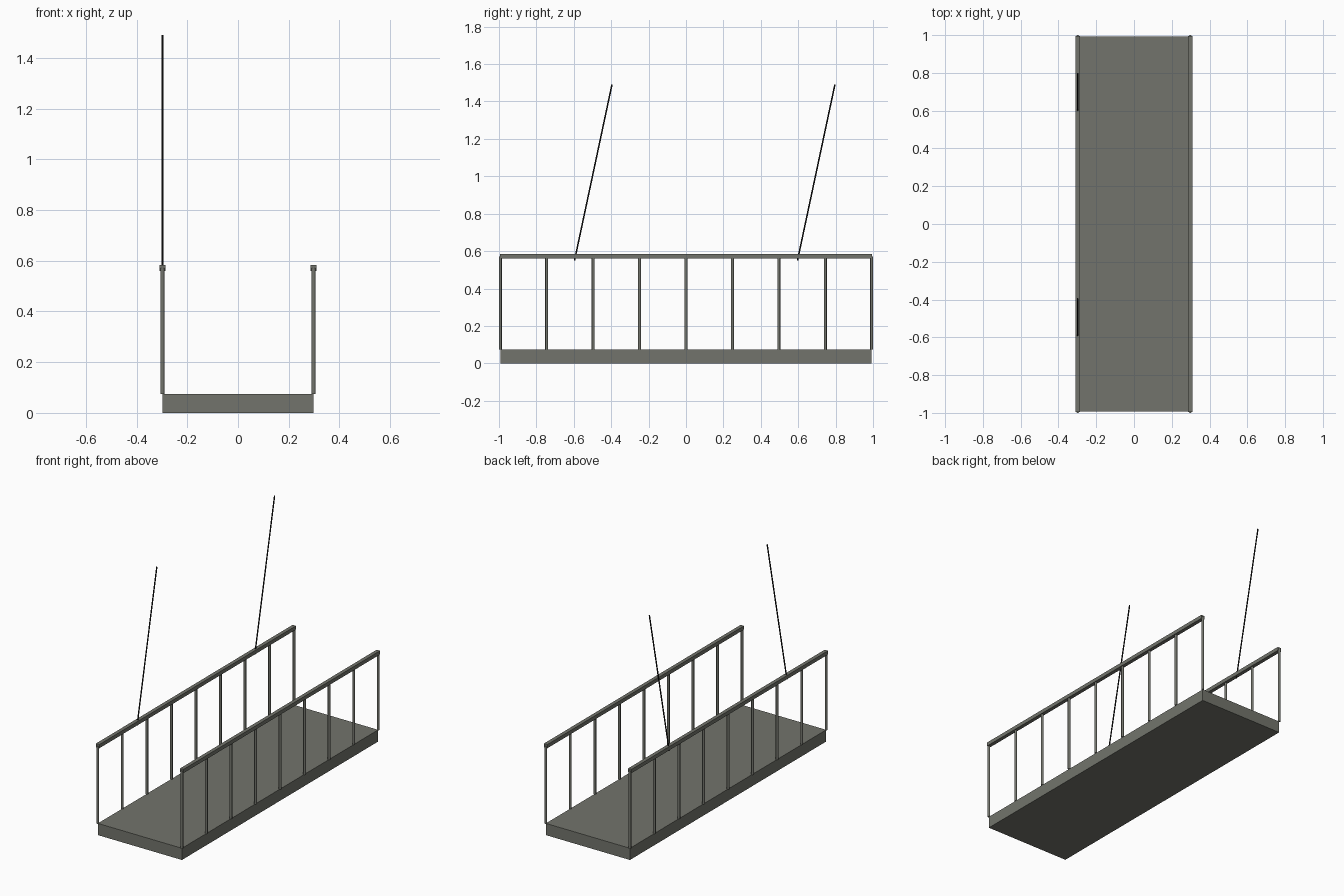
import bpy
from mathutils import Vector

cube = bpy.data.objects.get("Cube")
if cube:
    bpy.data.objects.remove(cube, do_unlink=True)


def material(name, rgb):
    mat = bpy.data.materials.new(name)
    mat.use_nodes = True
    mat.diffuse_color = (*rgb, 1)
    mat.node_tree.nodes["Principled BSDF"].inputs["Base Color"].default_value = (*rgb, 1)
    return mat


steel = material("grey steel", (0.17, 0.175, 0.15))
black = material("black cable", (0.01, 0.01, 0.01))


def box(name, centre, size, mat):
    bpy.ops.mesh.primitive_cube_add(size=1, location=centre)
    ob = bpy.context.object
    ob.name = name
    ob.scale = size
    bpy.ops.object.transform_apply(location=False, rotation=False, scale=True)
    ob.data.materials.append(mat)


def rod(name, start, end, radius, sides, mat):
    a, b = Vector(start), Vector(end)
    bpy.ops.mesh.primitive_cylinder_add(vertices=sides, radius=radius,
                                        depth=(b - a).length, location=(a + b) / 2)
    ob = bpy.context.object
    ob.name = name
    ob.rotation_euler = (b - a).to_track_quat("Z", "Y").to_euler()
    ob.data.materials.append(mat)
    bpy.ops.object.shade_smooth_by_angle()


WIDTH, LENGTH, DECK, RAIL = 0.596, 1.986, 0.075, 0.572
HALF = LENGTH / 2

# Walkway deck
box("deck", (0, 0, DECK / 2), (WIDTH, LENGTH, DECK), steel)

# Railings: nine posts and a handrail on each side
for side, sign in (("left", 1), ("right", -1)):
    x = sign * WIDTH / 2
    for i in range(9):
        y = -HALF + i * LENGTH / 8
        rod(f"{side}_post_{i + 1}", (x, y, DECK), (x, y, RAIL), 0.008, 12, steel)
    box(f"{side}_handrail", (x, 0, RAIL), (0.024, LENGTH + 0.004, 0.024), steel)

# Slanted suspension cables on the right railing
for name, y in (("front_cable", -0.596), ("back_cable", 0.596)):
    rod(name, (-WIDTH / 2, y, 0.55), (-WIDTH / 2, y + 0.2, 1.49), 0.004, 8, black)
